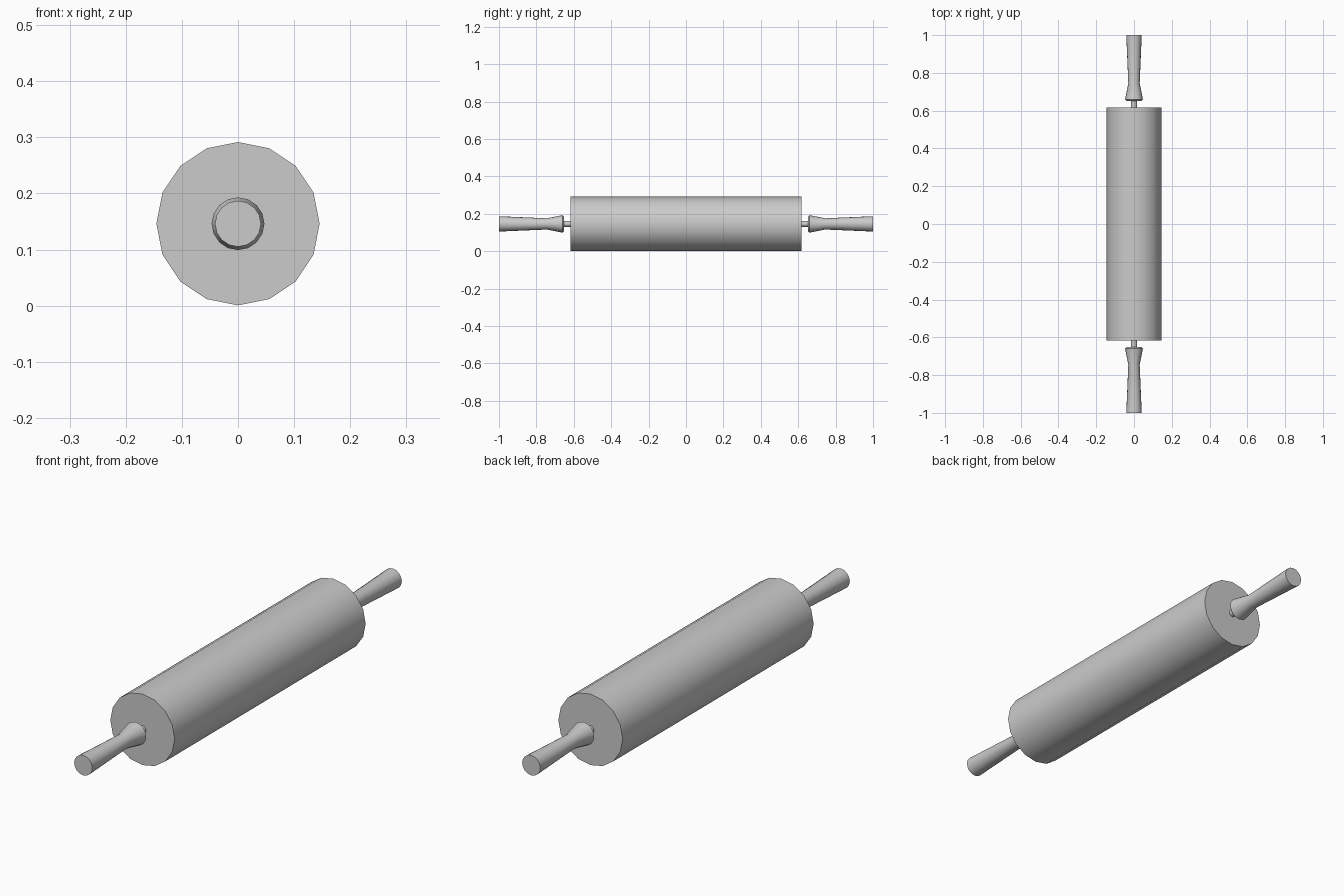
import bpy
import math

cube = bpy.data.objects.get("Cube")
if cube:
    bpy.data.objects.remove(cube, do_unlink=True)

SIDES = 16
AXIS_Z = 0.146

grey = bpy.data.materials.new("plain grey")
grey.use_nodes = True
colour = (0.6, 0.6, 0.6, 1)
grey.diffuse_color = colour
grey.node_tree.nodes["Principled BSDF"].inputs["Base Color"].default_value = colour


def turned(name, profile, side=1):
    """Turn a (y, radius) profile around the long axis, closed by flat caps."""
    verts, faces = [], []
    for y, r in profile:
        for i in range(SIDES):
            a = math.tau * i / SIDES
            verts.append((side * r * math.cos(a), side * y, r * math.sin(a)))
    for ring in range(len(profile) - 1):
        for i in range(SIDES):
            j = (i + 1) % SIDES
            a, b = ring * SIDES, (ring + 1) * SIDES
            faces.append((a + i, b + i, b + j, a + j))
    last = (len(profile) - 1) * SIDES
    faces.append(tuple(range(SIDES)))
    faces.append(tuple(last + i for i in reversed(range(SIDES))))
    mesh = bpy.data.meshes.new(name)
    mesh.from_pydata(verts, [], faces)
    mesh.materials.append(grey)
    obj = bpy.data.objects.new(name, mesh)
    obj.location.z = AXIS_Z
    bpy.context.collection.objects.link(obj)
    bpy.ops.object.select_all(action="DESELECT")
    obj.select_set(True)
    bpy.context.view_layer.objects.active = obj
    bpy.ops.object.shade_smooth_by_angle(angle=math.radians(35))
    return obj


# Main roller
turned("roller", [(-0.617, 0.1455), (0.617, 0.1455)])

# Axle pins and flared handles at both ends
for side, end in ((-1, "front"), (1, "back")):
    turned(end + "_pin", [(0.6, 0.016), (0.67, 0.016)], side)
    turned(end + "_handle",
           [(0.651, 0.038), (0.66, 0.047), (0.745, 0.03), (1.0, 0.041)], side)
